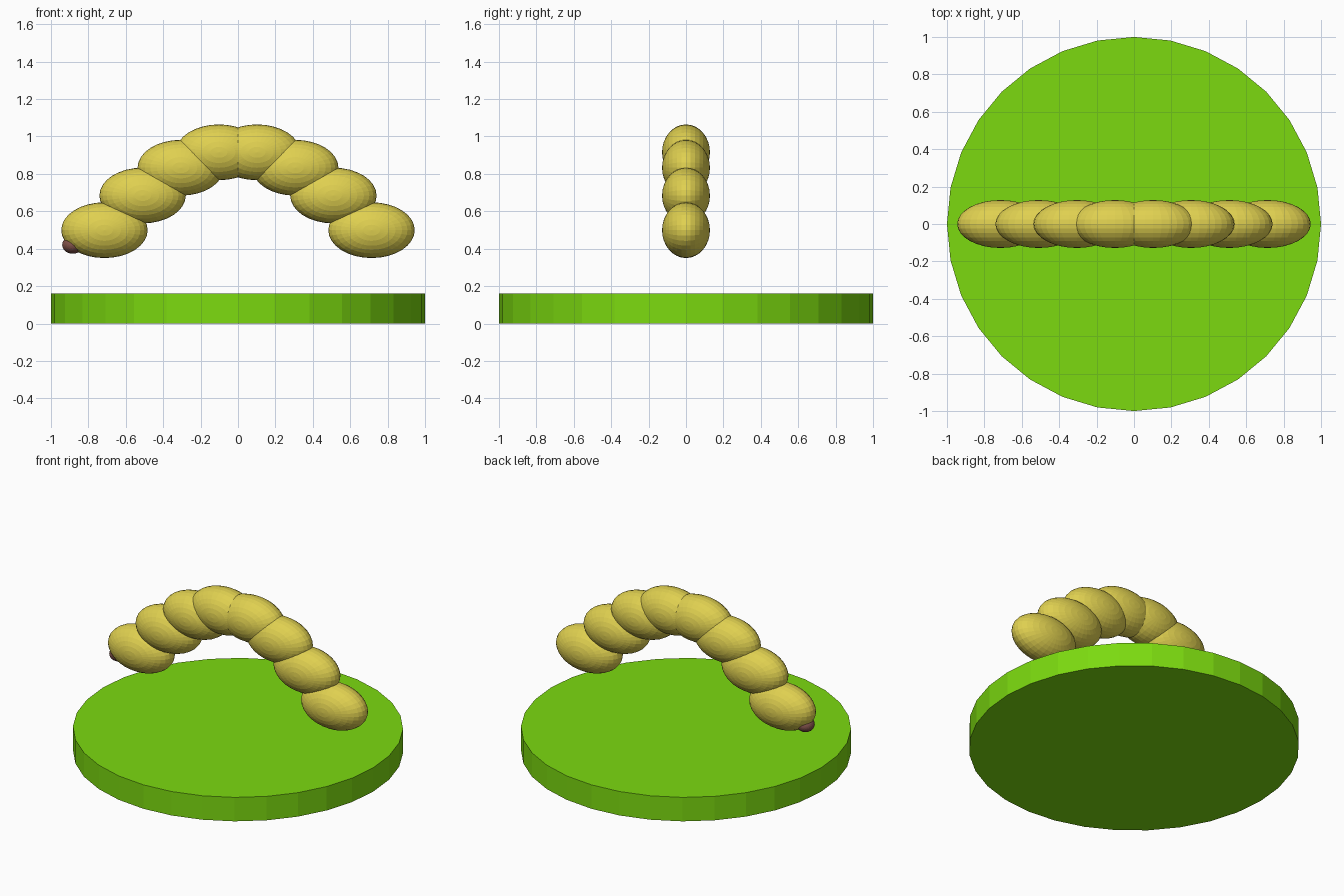
import bpy, math

if "Cube" in bpy.data.objects:
    bpy.data.objects.remove(bpy.data.objects["Cube"])


def material(name, colour):
    m = bpy.data.materials.new(name)
    m.diffuse_color = (*colour, 1)
    m.use_nodes = True
    m.node_tree.nodes["Principled BSDF"].inputs["Base Color"].default_value = m.diffuse_color
    return m


green = material("leaf green", (0.20, 0.70, 0.005))
yellow = material("yellow", (0.74, 0.63, 0.08))
brown = material("reddish brown", (0.22, 0.085, 0.07))


def ellipsoid(name, centre, radii, mat, segments=32, rings=16):
    """Faceted ellipsoid with its poles on the y axis; radii in world x, y, z."""
    rx, ry, rz = radii
    bpy.ops.mesh.primitive_uv_sphere_add(segments=segments, ring_count=rings, radius=1,
                                         location=centre, rotation=(math.pi / 2, 0, 0))
    ob = bpy.context.object
    ob.name = name
    ob.scale = (rx, rz, ry)
    ob.data.materials.append(mat)
    return ob


# Round base
bpy.ops.mesh.primitive_cylinder_add(vertices=32, radius=1, depth=0.16, location=(0, 0, 0.08))
base = bpy.context.object
base.name = "round_base"
base.data.materials.append(green)

# Arched body: eight segments along a half sine wave
COUNT = 8
for i in range(COUNT):
    t = i / (COUNT - 1)
    x = -0.714 + 1.428 * t
    z = 0.499 + 0.427 * math.sin(math.pi * t)
    ellipsoid(f"body_segment_{i + 1}", (x, 0, z), (0.231, 0.128, 0.149), yellow)

# Small mouth low on the left end
ellipsoid("mouth", (-0.884, 0, 0.42), (0.056, 0.056, 0.047), brown)
